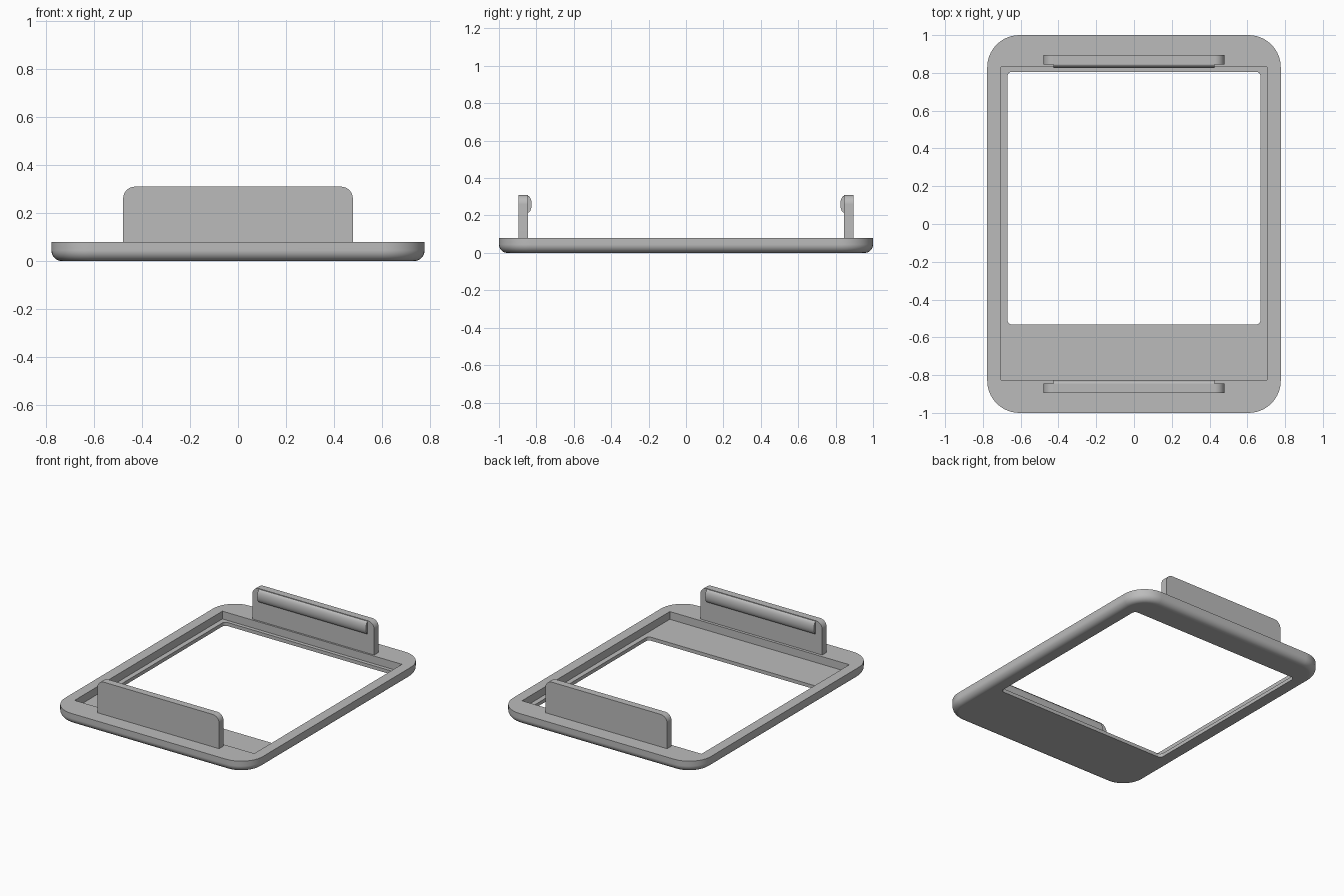
import bpy
import bmesh
from math import sin, cos, pi

if "Cube" in bpy.data.objects:
    bpy.data.objects.remove(bpy.data.objects["Cube"], do_unlink=True)

grey = bpy.data.materials.new("plain grey")
grey.use_nodes = True
COLOUR = (0.5, 0.5, 0.5, 1)
grey.diffuse_color = COLOUR
grey.node_tree.nodes["Principled BSDF"].inputs["Base Color"].default_value = COLOUR

STEPS = 10  # segments in each rounded corner


def rounded_rect(x, y0, y1, r):
    """Outline symmetric in x, counter-clockwise."""
    corners = [(x - r, y1 - r), (r - x, y1 - r), (r - x, y0 + r), (x - r, y0 + r)]
    return [(cx + r * cos(a), cy + r * sin(a))
            for q, (cx, cy) in enumerate(corners)
            for a in [(q + i / STEPS) * pi / 2 for i in range(STEPS + 1)]]


def finish(name, bm):
    bmesh.ops.remove_doubles(bm, verts=bm.verts, dist=1e-5)
    bmesh.ops.recalc_face_normals(bm, faces=bm.faces)
    mesh = bpy.data.meshes.new(name)
    bm.to_mesh(mesh)
    bm.free()
    mesh.materials.append(grey)
    obj = bpy.data.objects.new(name, mesh)
    bpy.context.collection.objects.link(obj)
    bpy.ops.object.select_all(action='DESELECT')
    obj.select_set(True)
    bpy.context.view_layer.objects.active = obj
    bpy.ops.object.shade_smooth_by_angle(angle=pi / 6)
    weighted = obj.modifiers.new("flat faces stay flat", 'WEIGHTED_NORMAL')
    weighted.keep_sharp = True
    return obj


def bridge(bm, a, b):
    for i in range(len(a)):
        j = (i + 1) % len(a)
        bm.faces.new((a[i], a[j], b[j], b[i]))


def prism(name, outline, place, start, end):
    """Extrude a flat outline between two positions."""
    bm = bmesh.new()
    a, b = [[bm.verts.new(place(p, t)) for p in outline] for t in (start, end)]
    bm.faces.new(a)
    bm.faces.new(b)
    bridge(bm, a, b)
    return finish(name, bm)


# Frame: rounded underside, outer wall, recessed pocket, offset window
ROUND = 0.045
rings = []
for k in range(9):
    a = k / 8 * pi / 2
    inset = ROUND * (1 - sin(a))
    rings.append((0.777 - inset, inset - 1, 1 - inset, 0.17 - inset, ROUND * (1 - cos(a))))
rings += [(0.777, -1, 1, 0.17, 0.08),
          (0.705, -0.825, 0.832, 0, 0.08),
          (0.705, -0.825, 0.832, 0, 0.025),
          (0.67, -0.532, 0.806, 0.025, 0.025),
          (0.67, -0.532, 0.806, 0.025, 0)]
bm = bmesh.new()
loops = [[bm.verts.new((x, y, z)) for x, y in rounded_rect(w, y0, y1, r)]
         for w, y0, y1, r, z in rings]
for i, loop in enumerate(loops):
    bridge(bm, loop, loops[(i + 1) % len(loops)])
bmesh.ops.dissolve_degenerate(bm, dist=1e-5, edges=bm.edges)
finish("frame", bm)

# Upright clips, each with a rounded gripping ridge on its inner face
R = 0.05
top = [(s * (0.478 - R + R * cos(a)), 0.31 - R + R * sin(a))
       for s in (1, -1)
       for a in [(i if s > 0 else STEPS - i) / STEPS * pi / 2 for i in range(STEPS + 1)]]
plate = [(-0.478, 0.075), (0.478, 0.075)] + top
bulge = [(0.847 - 0.022 * sin(a), 0.26 + 0.046 * cos(a))
         for a in [i / 16 * pi for i in range(17)]]

for side, label in ((-1, "front"), (1, "back")):
    prism(label + "_clip", plate, lambda p, y: (p[0], side * y, p[1]), 0.845, 0.895)
    prism(label + "_clip_ridge", bulge, lambda p, x: (x, side * p[0], p[1]), -0.427, 0.427)
